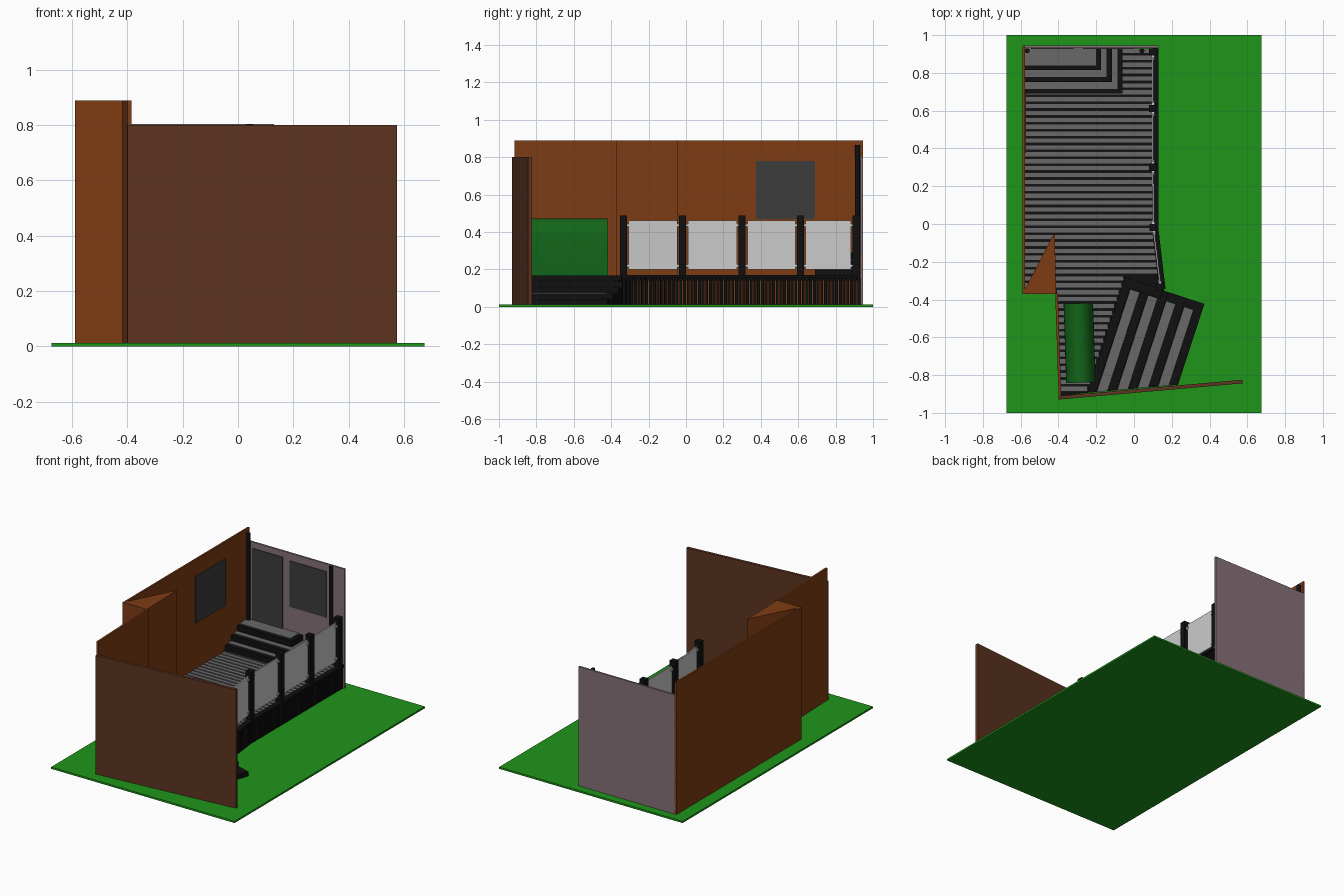
import bpy, bmesh, math
from mathutils import Vector

if "Cube" in bpy.data.objects:
    bpy.data.objects.remove(bpy.data.objects["Cube"])


def mat(name, r, g, b):
    m = bpy.data.materials.new(name)
    m.diffuse_color = (r, g, b, 1)
    m.use_nodes = True
    m.node_tree.nodes["Principled BSDF"].inputs["Base Color"].default_value = m.diffuse_color
    return m


GRASS = mat("grass", 0.013, 0.3, 0.01)
BRICK = mat("brick", 0.21, 0.045, 0.007)
BROWN = mat("brown", 0.11, 0.035, 0.015)
MAUVE = mat("mauve", 0.24, 0.165, 0.185)
GLASS = mat("glass", 0.045, 0.045, 0.045)
BLACK = mat("black", 0.005, 0.005, 0.005)
DECK = mat("deck_grey", 0.14, 0.14, 0.14)
PANEL = mat("panel", 0.6, 0.6, 0.6)
COVER = mat("cover", 0.006, 0.13, 0.01)


def prisms(name, items, m):
    """One object from several vertical prisms: (outline, z0, z1)."""
    bm = bmesh.new()
    for pts, z0, z1 in items:
        lo = [bm.verts.new((x, y, z0)) for x, y in pts]
        hi = [bm.verts.new((x, y, z1)) for x, y in pts]
        bm.faces.new(lo)
        bm.faces.new(hi)
        n = len(pts)
        for i in range(n):
            j = (i + 1) % n
            bm.faces.new((lo[i], lo[j], hi[j], hi[i]))
    bmesh.ops.recalc_face_normals(bm, faces=bm.faces)
    me = bpy.data.meshes.new(name)
    bm.to_mesh(me)
    bm.free()
    ob = bpy.data.objects.new(name, me)
    bpy.context.collection.objects.link(ob)
    me.materials.append(m)
    return ob


def rect(x0, x1, y0, y1):
    return [(x0, y0), (x1, y0), (x1, y1), (x0, y1)]


def strip(a, b, w):
    """Rectangle of width w along the line a-b."""
    a, b = Vector(a), Vector(b)
    d = (b - a).normalized() * w / 2
    n = Vector((-d.y, d.x))
    return [tuple(p) for p in (a + n, b + n, b - n, a - n)]


def box(name, x0, x1, y0, y1, z0, z1, m):
    return prisms(name, [(rect(x0, x1, y0, y1), z0, z1)], m)


G = 0.012  # top of the lawn
box("lawn", -0.675, 0.675, -1, 1, 0, G, GRASS)

# Walls with window and door
box("left_wall", -0.59, -0.578, -0.37, 0.945, G, 0.89, BRICK)
prisms("wall_corner", [([(-0.59, -0.37), (-0.412, -0.37), (-0.42, -0.043)], G, 0.89)], BRICK)
prisms("side_wall", [(strip((-0.41, -0.368), (-0.392, -0.918), 0.014), G, 0.89)], BRICK)
prisms("front_wall", [(strip((-0.40, -0.92), (0.575, -0.834), 0.019), G, 0.80)], BROWN)
box("back_wall", -0.59, 0.13, 0.932, 0.945, G, 0.805, MAUVE)
box("side_window", -0.58, -0.572, 0.375, 0.69, 0.47, 0.78, GLASS)
box("door", -0.545, -0.32, 0.926, 0.934, 0.28, 0.765, GLASS)
box("back_window", -0.27, 0.0, 0.926, 0.934, 0.45, 0.755, GLASS)

# Corner pipes
for x, top in ((-0.565, 0.865), (0.042, 0.805)):
    bpy.ops.mesh.primitive_cylinder_add(vertices=16, radius=0.013, depth=top - 0.165,
                                        location=(x, 0.917, (top + 0.165) / 2))
    ob = bpy.context.object
    ob.name = "pipe"
    ob.data.materials.append(BLACK)
    bpy.ops.object.shade_smooth_by_angle()

# Stair frame: s runs down the stairs, t along each tread to the front wall
A, U, V = Vector((-0.05, -0.285)), Vector((0.95, -0.31)), Vector((-0.31, -0.95))


def at(s, t):
    return tuple(A + U * s + V * t)


def t_wall(s):
    p = A + U * s
    return (-0.872 + 0.088 * p.x - p.y) / (V.y - 0.088 * V.x)


def tread(s0, s1, t0):
    return [at(s0, t0), at(s1, t0), at(s1, t_wall(s1)), at(s0, t_wall(s0))]


# Deck base and planks
prisms("deck_base", [([(-0.578, 0.93), (0.11, 0.93), (0.11, -0.04), (0.14, -0.34), (-0.05, -0.285),
                       at(0, t_wall(0)), (-0.39, -0.912), (-0.41, -0.37), (-0.578, -0.37)],
                      0.14, 0.153)], BLACK)


def left_x(y):
    return -0.578 if y > -0.37 else -0.41 + (-0.37 - y) * 0.033


def right_x(y):
    if y > -0.04:
        return 0.105
    if y > -0.3:
        return 0.105 + (-0.04 - y) * 0.115
    return A.x + (y - A.y) * V.x / V.y


planks, pitch = [], 0.0365
y = 0.93
while y - pitch > -0.915:
    y0, y1 = y - pitch + 0.009, y
    planks.append(([(left_x(y0), y0), (right_x(y0), y0), (right_x(y0 if y0 < -0.3 else y1), y1),
                    (left_x(y0), y1)], 0.15, 0.165))
    y -= pitch
prisms("deck_planks", planks, DECK)

# Deck edge trim and slatted skirt
EDGE = [(0.114, 0.932), (0.114, -0.04), (0.15, -0.345)]
prisms("deck_trim", [(strip(a, b, 0.034), 0.153, 0.17) for a, b in zip(EDGE, EDGE[1:])], BLACK)
slats = []
for a, b in zip(EDGE, EDGE[1:]):
    a, b = Vector(a), Vector(b)
    n = round((b - a).length / 0.02)
    d = (b - a) / n
    slats += [(strip(a + d * i, a + d * (i + 0.78), 0.014), G, 0.155) for i in range(n)]
prisms("skirt_slats", slats, BLACK)

# Front stairs
steps, treads = [(tread(0, 0.045, 0), G, 0.167),
                 ([at(-0.003, -0.005), at(0.215, -0.005), at(0.215, 0.045), at(-0.003, 0.045)], 0.14, 0.168)], []
for i in range(4):
    s, z = 0.045 + 0.1 * i, 0.165 - 0.031 * (i + 1)
    steps.append((tread(s, s + 0.1, 0), G, z))
    treads.append((tread(s + 0.004, s + 0.053, 0.05), z - 0.005, z + 0.004))
prisms("stair_steps", steps, BLACK)
prisms("stair_treads", treads, DECK)

# Door steps, stacked in the back corner
blocks, tops = [], []
for i in range(3):
    x1, y0, z = -0.06 - 0.057 * i, 0.69 + 0.062 * i, 0.205 + 0.041 * i
    blocks.append((rect(-0.577, x1, y0, 0.931), 0.16, z))
    tops.append((rect(-0.577, x1 - 0.028, y0 + 0.026, 0.931), z - 0.005, z + 0.004))
prisms("door_steps", blocks, BLACK)
prisms("door_step_treads", tops, DECK)

# Railing: posts, panels and clips
POSTS = [(0.14, -0.335), (0.102, -0.018), (0.1, 0.3), (0.1, 0.612), (0.1, 0.91)]
prisms("railing_posts", [(rect(x - 0.02, x + 0.02, y - 0.019, y + 0.019), 0.15, 0.487)
                         for x, y in POSTS], BLACK)
panels, clips = [], []
for a, b in zip(POSTS, POSTS[1:]):
    a, b = Vector(a), Vector(b)
    d = (b - a).normalized()
    panels.append((strip(a + d * 0.028, b - d * 0.027, 0.008), 0.2, 0.46))
    for z in (0.22, 0.435):
        for p, q in ((a, d), (b, -d)):
            clips.append((strip(p + q * 0.015, p + q * 0.04, 0.016), z - 0.007, z + 0.007))
prisms("railing_panels", panels, PANEL)
prisms("panel_clips", clips, PANEL)

# Covered bench: arched profile run along y
bm = bmesh.new()
prof = [(-0.078, 0.165)] + [(-0.078 * math.cos(k * math.pi / 16), 0.36 + 0.113 * math.sin(k * math.pi / 16))
                            for k in range(17)] + [(0.078, 0.165)]
face = bm.faces.new([bm.verts.new((x, -0.21, z)) for x, z in prof])
ext = bmesh.ops.extrude_face_region(bm, geom=[face], use_keep_orig=True)
bmesh.ops.translate(bm, vec=(0, 0.42, 0), verts=[v for v in ext["geom"] if isinstance(v, bmesh.types.BMVert)])
bmesh.ops.recalc_face_normals(bm, faces=bm.faces)
me = bpy.data.meshes.new("green_cover")
bm.to_mesh(me)
bm.free()
cover = bpy.data.objects.new("green_cover", me)
bpy.context.collection.objects.link(cover)
me.materials.append(COVER)
cover.location = (-0.288, -0.63, 0)
cover.rotation_euler.z = math.radians(1.8)
bpy.context.view_layer.objects.active = cover
bpy.ops.object.select_all(action='DESELECT')
cover.select_set(True)
bpy.ops.object.shade_smooth_by_angle()
